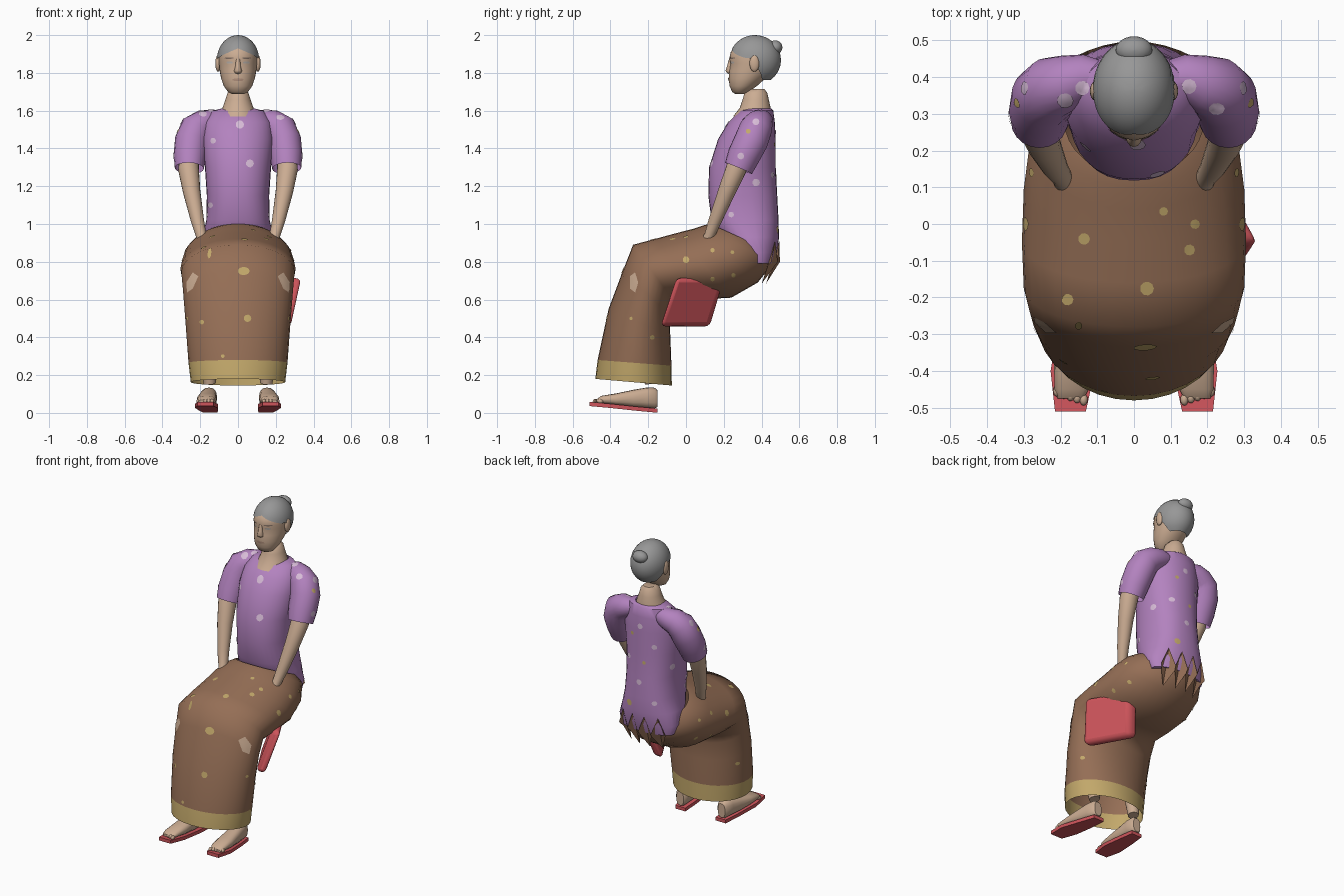
import bpy, bmesh, math
from mathutils import Vector as V
from mathutils.bvhtree import BVHTree

if "Cube" in bpy.data.objects:
    bpy.data.objects.remove(bpy.data.objects["Cube"])


def mat(name, r, g, b):
    m = bpy.data.materials.new(name)
    m.diffuse_color = (r, g, b, 1)
    m.use_nodes = True
    m.node_tree.nodes["Principled BSDF"].inputs["Base Color"].default_value = m.diffuse_color
    return m


SKIN = mat("skin", .60, .415, .29)
HAIR = mat("grey hair", .31, .31, .31)
PURPLE = mat("purple cloth", .45, .225, .52)
BROWN = mat("brown cloth", .30, .157, .092)
GOLD = mat("gold trim", .54, .39, .145)
RED = mat("red", .62, .09, .105)
PALE = mat("pale lilac", .68, .50, .68)
WHITE = mat("eye white", .55, .50, .46)
DARK = mat("dark brow", .20, .14, .11)
LIP = mat("lip", .46, .29, .21)


def make(name, verts, faces, mats, rule=None, smooth=45):
    me = bpy.data.meshes.new(name)
    me.from_pydata([tuple(v) for v in verts], [], faces)
    for m in mats:
        me.materials.append(m)
    if rule:
        for p in me.polygons:
            p.material_index = rule(p)
    bm = bmesh.new()
    bm.from_mesh(me)
    bmesh.ops.recalc_face_normals(bm, faces=bm.faces[:])
    bm.to_mesh(me)
    bm.free()
    o = bpy.data.objects.new(name, me)
    bpy.context.collection.objects.link(o)
    bpy.context.view_layer.objects.active = o
    for s in bpy.context.selected_objects:
        s.select_set(False)
    o.select_set(True)
    bpy.ops.object.shade_smooth_by_angle(angle=math.radians(smooth))
    return o


def ring(c, u, v, n=32, e=1.0):
    """Closed oval around c with half axes u and v; e below 1 makes it boxier."""
    c, u, v = V(c), V(u), V(v)
    bend = lambda t: math.copysign(abs(t) ** e, t)
    return [c + u * bend(math.cos(2 * math.pi * i / n)) + v * bend(math.sin(2 * math.pi * i / n)) for i in range(n)]


def loft(name, rings, mats, rule=None, cap0=False, cap1=False, smooth=45):
    n = len(rings[0])
    verts = [p for r in rings for p in r]
    faces = [(k * n + i, k * n + (i + 1) % n, (k + 1) * n + (i + 1) % n, (k + 1) * n + i)
             for k in range(len(rings) - 1) for i in range(n)]
    if cap0:
        faces.append(tuple(range(n)))
    if cap1:
        faces.append(tuple((len(rings) - 1) * n + i for i in range(n)))
    return make(name, verts, faces, mats, rule, smooth)


def level(z, f, b, w, e=1.0):
    """Horizontal oval from front f to back b with half width w."""
    return ring((0, (f + b) / 2, z), (0, (f - b) / 2, 0), (w, 0, 0), 32, e)


def tube(name, path, m, **kw):
    """Round tube through (x, y, z, radius) points."""
    pts = [V(p[:3]) for p in path]
    rings = []
    for i, p in enumerate(path):
        t = (pts[min(i + 1, len(pts) - 1)] - pts[max(i - 1, 0)]).normalized()
        u = t.cross(V((0, 1, 0))).normalized()
        rings.append(ring(pts[i], u * p[3], t.cross(u) * p[3], 20))
    return loft(name, rings, [m], **kw)


def ball(name, c, r, m):
    rings = []
    for k in range(11):
        a = math.pi * (k + .02) / 10.04
        s = math.sin(a)
        rings.append(ring((c[0], c[1], c[2] + r[2] * math.cos(a)), (r[0] * s, 0, 0), (0, r[1] * s, 0), 18))
    return loft(name, rings, [m], cap0=True, cap1=True)


AXES = {"front": ((0, 1, 0), lambda a, b: (a, -2, b)), "back": ((0, -1, 0), lambda a, b: (a, 2, b)),
        "right": ((-1, 0, 0), lambda a, b: (2, a, b)), "left": ((1, 0, 0), lambda a, b: (-2, a, b)),
        "top": ((0, 0, -1), lambda a, b: (a, b, 3))}


def spots(name, targets, view, items, m, n=9):
    """Thin plates cast onto the targets; items are (a, b, half a, half b)."""
    verts, polys = [], []
    for o in targets:
        k = len(verts)
        verts += [v.co.copy() for v in o.data.vertices]
        polys += [[k + i for i in p.vertices] for p in o.data.polygons]
    tree = BVHTree.FromPolygons(verts, polys)
    d, place = V(AXES[view][0]), AXES[view][1]
    vs, fs = [], []
    for a, b, ra, rb in items:
        hits = []
        for q in [(a, b)] + [(a + s * ra * math.cos(2 * math.pi * i / n), b + s * rb * math.sin(2 * math.pi * i / n))
                             for s in (.5, 1) for i in range(n)]:
            loc, nor, idx, dist = tree.ray_cast(V(place(*q)), d)
            if loc:
                hits.append(loc + (nor if nor.dot(d) < 0 else -nor) * .003)
        if len(hits) < 2 * n + 1:
            continue
        k = len(vs)
        vs += hits
        for i in range(n):
            j = (i + 1) % n
            fs += [(k, k + 1 + i, k + 1 + j), (k + 1 + i, k + 1 + n + i, k + 1 + n + j, k + 1 + j)]
    if fs:
        make(name, vs, fs, [m])


# Skirt: ovals given by top/front point, under/back point and half width
rows = [(.13, 1.0, .44, .86, .19), (.10, .995, .46, .79, .24), (.04, .975, .38, .69, .285),
        (-.05, .952, .24, .61, .30), (-.16, .922, .06, .60, .305), (-.28, .89, -.07, .60, .30),
        (-.335, .75, -.09, .52, .29), (-.41, .55, -.083, .41, .278), (-.468, .28, -.077, .25, .262),
        (-.48, .18, -.075, .145, .25)]
rings = [ring((0, (r[0] + r[2]) / 2, (r[1] + r[3]) / 2), (0, (r[0] - r[2]) / 2, (r[1] - r[3]) / 2), (r[4], 0, 0))
         for r in rows]
skirt = loft("skirt", rings, [BROWN, GOLD], lambda p: int(p.index >= 8 * 32), smooth=85)

# Ragged cloth ends over the back of the blouse
rag = []
for i in range(-4, 5):
    odd, x = i % 2, .042 * i
    y = .497 - 1.6 * x * x
    rag += [(x, y, .80 + .11 * odd), (x * .9, y - .02 - .05 * odd, .775 - .09 * odd)]
make("ragged_skirt_back", rag, [(2 * i, 2 * i + 2, 2 * i + 3, 2 * i + 1) for i in range(8)], [BROWN], smooth=20)

# Blouse body and puffed sleeves
blouse = loft("blouse", [level(*r) for r in [
    (1.612, .315, .45, .085), (1.60, .285, .462, .135), (1.54, .225, .47, .175), (1.45, .17, .475, .188),
    (1.3, .122, .475, .175, .9), (1.15, .118, .483, .165, .85), (1.02, .135, .49, .168, .8), (.93, .17, .492, .188, .85),
    (.85, .26, .485, .205), (.79, .32, .465, .185)]], [PURPLE], cap1=True)
cloth = [blouse]
for s, side in ((1, "right"), (-1, "left")):
    cloth.append(tube(side + "_sleeve", [
        (s * .075, .40, 1.555, .04), (s * .13, .40, 1.545, .062), (s * .18, .385, 1.53, .076),
        (s * .22, .37, 1.505, .087), (s * .245, .345, 1.44, .09),
        (s * .255, .305, 1.36, .086), (s * .258, .278, 1.295, .077)], PURPLE, cap0=True, smooth=60))
    tube(side + "_arm", [(s * .258, .30, 1.37, .05), (s * .262, .265, 1.29, .055), (s * .245, .215, 1.17, .046),
                         (s * .215, .155, 1.02, .035), (s * .195, .125, .94, .028), (s * .185, .10, .90, .026)],
         SKIN, cap1=True)

# Neck and head
loft("neck", [level(*r) for r in [(1.57, .25, .45, .10), (1.615, .285, .448, .082), (1.66, .30, .438, .066),
                                  (1.695, .31, .43, .055), (1.715, .335, .415, .035)]], [SKIN], cap1=True)
head = loft("head", [level(*r) for r in [
    (1.688, .262, .31, .03), (1.698, .245, .33, .052), (1.73, .231, .375, .075), (1.77, .226, .42, .089),
    (1.81, .228, .455, .097), (1.85, .235, .47, .101), (1.875, .229, .475, .102), (1.91, .237, .475, .10),
    (1.945, .26, .46, .088), (1.965, .30, .43, .06)]], [SKIN], cap0=True, cap1=True)
loft("nose", [ring((0, .238, z), (w, 0, 0), (0, d, 0), 12) for z, w, d in [
    (1.795, .010, .012), (1.802, .021, .024), (1.812, .022, .029), (1.835, .015, .021), (1.875, .011, .01)]],
    [SKIN], cap0=True, cap1=True, smooth=75)
spots("eyes", [head], "front", [(s * .043, 1.855, .018, .007) for s in (-1, 1)], WHITE)
spots("eyebrows", [head], "front", [(s * .045, 1.878, .025, .004) for s in (-1, 1)], DARK)
spots("mouth", [head], "front", [(0, 1.764, .03, .008)], LIP)

# Hair cap with its hairline set by direction, and the bun
HN, HK = 48, 12
hair_rings = [[] for k in range(HK)]
for i in range(HN):
    a = 2 * math.pi * i / HN
    deg = math.degrees(min(a, 2 * math.pi - a))
    t = min(max((deg - 80) / 35, 0), 1)
    rim = (1.93 - .05 * min(deg / 65, 1)) * (1 - t) + 1.762 * t
    end = math.acos((rim - 1.868) / .132)
    for k in range(HK):
        th = .03 + (end - .03) * k / (HK - 1)
        hair_rings[k].append(V((.112 * math.sin(th) * math.sin(a), .366 - .137 * math.sin(th) * math.cos(a),
                                1.868 + .132 * math.cos(th))))
loft("hair", hair_rings, [HAIR], cap0=True)
ball("hair_bun", (0, .473, 1.935), (.05, .038, .037), HAIR)

# Ears, feet, sandals and lower legs
for s, side in ((1, "right"), (-1, "left")):
    ball(side + "_ear", (s * .106, .362, 1.85), (.014, .026, .044), SKIN)
    foot = [(-.475, .05, .07, .036, .172), (-.45, .05, .09, .046, .17), (-.37, .04, .103, .052, .166),
            (-.28, .03, .122, .047, .16), (-.21, .027, .134, .043, .154), (-.165, .024, .133, .037, .15),
            (-.152, .03, .12, .026, .15)]
    loft(side + "_foot", [ring((s * x, y, (a + b) / 2), (w, 0, 0), (0, 0, (b - a) / 2), 16, .8)
                          for y, a, b, w, x in foot], [SKIN], cap0=True, cap1=True)
    for i in range(5):
        ball(side + "_toe", (s * (.137 + .018 * i), -.478 + .006 * i, .062), (.011, .016, .012), SKIN)
    sole = [(-.51, .036, .042, .173), (-.40, .026, .06, .167), (-.25, .010, .048, .154), (-.15, .001, .036, .146)]
    loft(side + "_sandal", [[V((s * x + k * w, y, z + h)) for k, h in ((-1, 0), (1, 0), (1, .022), (-1, .022))]
                            for y, z, w, x in sole], [RED], cap0=True, cap1=True)
    tube(side + "_lower_leg", [(s * .15, -.185, .155, .032), (s * .155, -.2, .25, .042), (s * .16, -.22, .45, .05)],
         SKIN, cap0=True, cap1=True)

# Red pouch, leaning outwards and turned to the back, tucked under the right thigh
outline = [(-.135, .458), (.125, .458), (.20, .71), (-.05, .715)]
pouch = loft("pouch", [[V((x + .4 * (z - .46) - .55 * (y + .03), y, z)) for y, z in outline] for x in (.165, .23)],
             [RED], cap0=True, cap1=True)
bev = pouch.modifiers.new("soft edges", "BEVEL")
bev.width, bev.segments = .025, 3

# Skirt spots and skin patches at the knees
dot = lambda pts: [(a, b, r, r) for a, b, r in pts]
spots("skirt_front_spots", [skirt], "front",
      [(.03, .75, .032, .022)] + dot([(.05, .5, .02), (-.19, .48, .012), (-.08, .3, .01)]), GOLD)
spots("skirt_top_spots", [skirt], "top",
      dot([(-.135, -.04, .016), (.15, -.07, .015), (.165, 0, .013), (.08, .035, .012), (.035, -.175, .019),
           (-.18, -.205, .016), (-.15, -.275, .01)]), GOLD)
for view in ("right", "left"):
    spots("skirt_side_spots", [skirt], view,
          dot([(0, .81, .018), (.14, .86, .012), (.245, .85, .01), (.14, .71, .012), (-.18, .4, .012),
               (-.29, .5, .009), (.25, .73, .012)]), GOLD)
    spots("knee_patch", [skirt], view, [(-.275, .69, .024, .056)], SKIN, 5)
    spots("sleeve_pale_spots", cloth, view, dot([(.37, 1.54, .018), (.29, 1.36, .018), (.37, 1.22, .02)]), PALE)
    spots("sleeve_gold_spots", cloth, view, dot([(.33, 1.49, .013)]), GOLD)
    spots("waist_pale_spots", cloth, view, dot([(.24, 1.05, .015)]), PALE)

# Blouse spots
spots("blouse_front_spots", cloth, "front",
      dot([(.062, 1.32, .021), (.01, 1.525, .022), (-.13, 1.44, .015), (-.145, 1.1, .015)]), PALE)
spots("blouse_back_spots", cloth, "back",
      dot([(.0, 1.48, .018), (-.09, 1.36, .016), (.09, 1.26, .017), (0, 1.12, .018), (-.1, 1.0, .015)]), PALE)
spots("blouse_back_gold_spots", cloth, "back", dot([(.06, 1.42, .012), (-.03, 1.25, .012), (.07, .97, .02)]), GOLD)
spots("shoulder_spots", cloth, "top",
      [(.15, .375, .02, .02), (-.14, .37, .02, .02), (.225, .315, .022, .016), (-.187, .337, .022, .02)], PALE)
